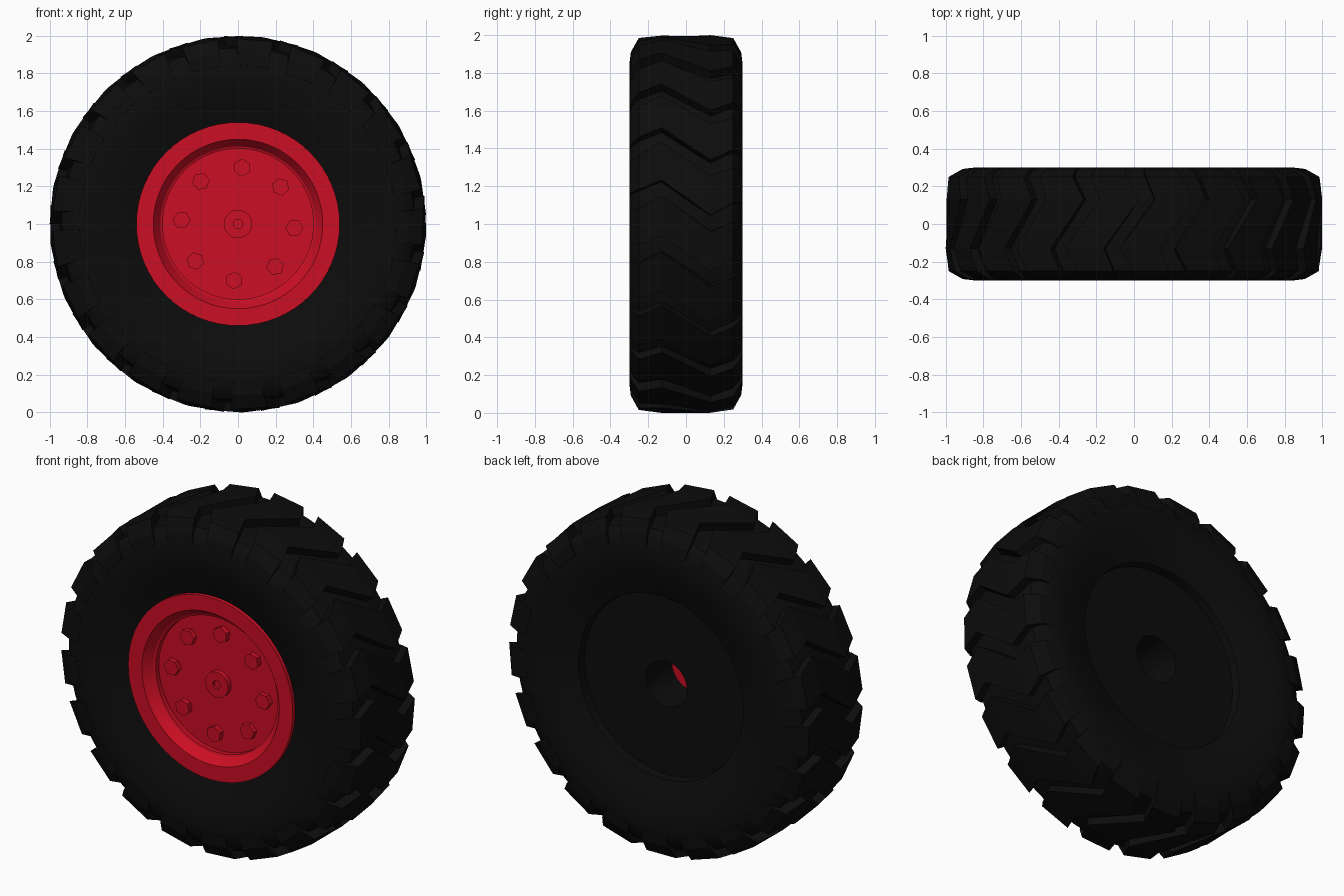
import bpy, bmesh, math

if "Cube" in bpy.data.objects:
    bpy.data.objects.remove(bpy.data.objects["Cube"])

def material(name, rgb):
    m = bpy.data.materials.new(name)
    m.diffuse_color = (*rgb, 1)
    m.use_nodes = True
    m.node_tree.nodes["Principled BSDF"].inputs["Base Color"].default_value = m.diffuse_color
    return m

BLACK = material("rubber black", (0.0038, 0.0038, 0.0038))
RED = material("rim red", (0.60, 0.0045, 0.017))

def finish(bm, name, mat, smooth=None):
    bmesh.ops.remove_doubles(bm, verts=bm.verts, dist=1e-5)
    bmesh.ops.recalc_face_normals(bm, faces=bm.faces)
    me = bpy.data.meshes.new(name)
    bm.to_mesh(me)
    bm.free()
    me.materials.append(mat)
    ob = bpy.data.objects.new(name, me)
    bpy.context.collection.objects.link(ob)
    if smooth:
        bpy.ops.object.select_all(action='DESELECT')
        ob.select_set(True)
        bpy.context.view_layer.objects.active = ob
        bpy.ops.object.shade_smooth_by_angle(angle=math.radians(smooth))
    return ob

def polar(r, deg, y, cx=0, cz=1):
    a = math.radians(deg)
    return (cx + r * math.cos(a), y, cz + r * math.sin(a))

def lathe(name, profile, mat, segs=64, closed=False, smooth=30, cx=0, cz=1, phase=0):
    """Turn a (radius, y) profile about an axis parallel to y."""
    bm = bmesh.new()
    rings = [[bm.verts.new(polar(r, phase + 360 * i / segs, y, cx, cz)) for i in range(segs)]
             for r, y in profile]
    pairs = list(zip(rings, rings[1:]))
    if closed:
        pairs.append((rings[-1], rings[0]))
    for a, b in pairs:
        for i in range(segs):
            j = (i + 1) % segs
            bm.faces.new((a[i], a[j], b[j], b[i]))
    return finish(bm, name, mat, smooth)

# Tyre carcass with recessed rear plate and axle bore
half = [(0.54, 0.235), (0.64, 0.268), (0.74, 0.295), (0.84, 0.30),
        (0.90, 0.28), (0.935, 0.25), (0.95, 0.13)]
outside = [(r, -y) for r, y in half] + [(r, y) for r, y in reversed(half)]
lathe("tyre", [(0.135, -0.06), (0.535, -0.06)] + outside
      + [(0.535, 0.185), (0.135, 0.185)], BLACK, segs=84, closed=True)

# Zigzag tread lugs: (outer r, outer y, inner r, inner y, twist, half width)
LUGS = 21
side = [(0.845, 0.300, 0.82, 0.28, 3.8, 5.5),
        (0.910, 0.292, 0.86, 0.26, 3.7, 5.5),
        (0.985, 0.250, 0.88, 0.24, 3.3, 5.6),
        (1.000, 0.130, 0.90, 0.13, 0.0, 6.1)]
sections = [(ro, -yo, ri, -yi, -t, w) for ro, yo, ri, yi, t, w in side]
sections += [(ro, yo, ri, yi, t - 10.8, w) for ro, yo, ri, yi, t, w in reversed(side)]
bm = bmesh.new()
for k in range(LUGS):
    centre = 88.2 + 360 * k / LUGS
    loops = []
    for ro, yo, ri, yi, twist, w in sections:
        c = centre + twist
        loops.append([bm.verts.new(p) for p in (
            polar(ri, c - w, yi), polar(ro, c - w, yo),
            polar(ro, c + w, yo), polar(ri, c + w, yi))])
    for a, b in zip(loops, loops[1:]):
        for i in range(4):
            j = (i + 1) % 4
            bm.faces.new((a[i], a[j], b[j], b[i]))
    bm.faces.new(loops[0])
    bm.faces.new(loops[-1])
finish(bm, "tread_lugs", BLACK)

# Dished rim, closed at the back where it shows through the bore
lathe("rim", [(0, -0.17), (0.40, -0.17), (0.40, -0.20), (0.412, -0.205), (0.45, -0.258),
              (0.54, -0.258), (0.54, -0.23), (0.53, -0.225), (0.53, -0.062), (0, -0.062)], RED)

# Hub cap with a small centre hole
lathe("hub_cap", [(0, -0.185), (0.025, -0.185), (0.025, -0.20), (0.075, -0.20),
                  (0.075, -0.165)], RED, segs=32)

# Ring of hexagonal wheel bolts
for k in range(8):
    deg = -4 + 45 * k
    x, _, z = polar(0.30, deg, 0)
    lathe(f"bolt_{k + 1}", [(0, -0.20), (0.047, -0.20), (0.047, -0.165)], RED,
          segs=6, smooth=None, cx=x, cz=z, phase=deg)
